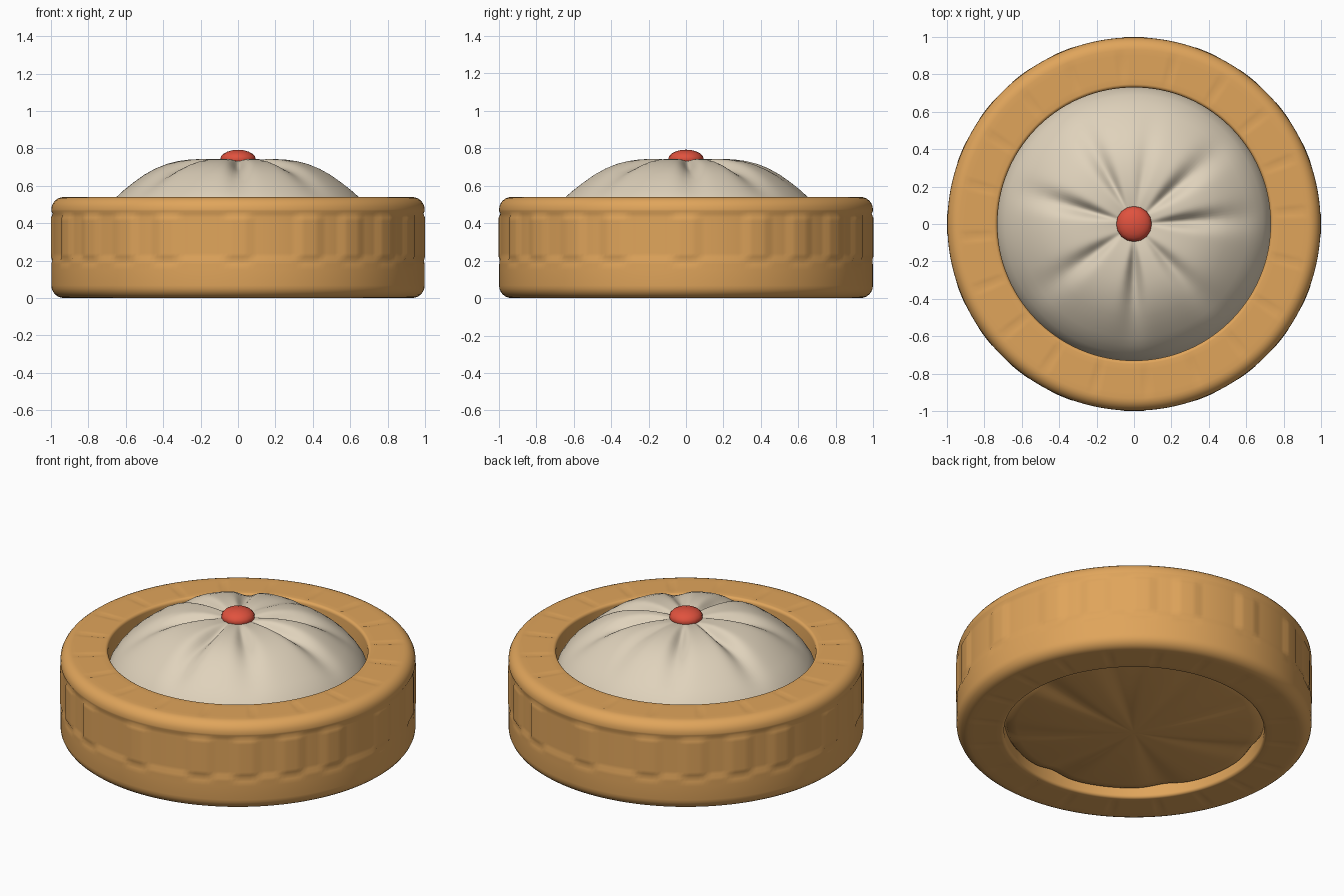
import bpy, bmesh, math
from math import sin, cos, radians, pi, exp

if "Cube" in bpy.data.objects:
    bpy.data.objects.remove(bpy.data.objects["Cube"])

def material(name, rgb):
    m = bpy.data.materials.new(name)
    m.diffuse_color = (*rgb, 1)
    m.use_nodes = True
    m.node_tree.nodes["Principled BSDF"].inputs["Base Color"].default_value = m.diffuse_color
    return m

bamboo = material("bamboo tan", (0.745, 0.375, 0.105))
dough = material("dough cream", (0.74, 0.645, 0.50))
red = material("red dot", (0.745, 0.084, 0.048))

def finish(name, bm, mats, angle=40):
    bmesh.ops.recalc_face_normals(bm, faces=bm.faces)
    me = bpy.data.meshes.new(name)
    bm.to_mesh(me)
    bm.free()
    for m in mats:
        me.materials.append(m)
    ob = bpy.data.objects.new(name, me)
    bpy.context.collection.objects.link(ob)
    bpy.ops.object.select_all(action='DESELECT')
    ob.select_set(True)
    bpy.context.view_layer.objects.active = ob
    bpy.ops.object.shade_smooth_by_angle(angle=radians(angle))
    return ob

def lathe(profile, segs, shape, closed):
    """Revolve (r, z) points; shape(r, z, angle, index) may displace them."""
    bm = bmesh.new()
    rings = []
    for i, (r, z) in enumerate(profile):
        ring = []
        for s in range(segs):
            a = 2 * pi * s / segs
            rr, zz = shape(r, z, a, i)
            ring.append(bm.verts.new((rr * cos(a), rr * sin(a), zz)))
        rings.append(ring)
    pairs = list(zip(rings, rings[1:]))
    if closed:
        pairs.append((rings[-1], rings[0]))
    for p, q in pairs:
        for s in range(segs):
            t = (s + 1) % segs
            bm.faces.new((p[s], p[t], q[t], q[s]))
    if not closed:
        bm.faces.new(rings[0])
        bm.faces.new(rings[-1])
    return bm

# Steamer ring: rounded hoop with shallow woven slats on the side
def arc(cr, cz, rad, a0, a1, n=6):
    return [(cr + rad * cos(radians(a0 + (a1 - a0) * k / n)),
             cz + rad * sin(radians(a0 + (a1 - a0) * k / n))) for k in range(n + 1)]

side = [(0.998, z) for z in (0.15, 0.18, 0.2, 0.22, 0.24, 0.41, 0.43, 0.45, 0.465)]
top = [(r, 0.54) for r in (0.90, 0.84, 0.78)]
bottom = [(r, 0.0) for r in (0.78, 0.84, 0.90)]
ring_profile = (arc(0.931, 0.067, 0.067, -90, 0) + side + arc(0.931, 0.473, 0.067, 0, 90)
                + top + arc(0.748, 0.522, 0.018, 90, 180, 4)
                + arc(0.748, 0.018, 0.018, 180, 270, 4) + bottom)
SLATS = (0, 22.5, 37.5, 52.5, 67.5)       # repeated in each quarter

def weave(r, z, a, i):
    if r > 0.98 and 0.19 < z < 0.455:
        d = math.degrees(a) % 90
        raised = any(min(abs(d - s), 90 - abs(d - s)) < 4.1 for s in SLATS)
        if raised:
            r += 0.002 if 0.21 < z < 0.44 else -0.007   # slat with tucked ends
        elif z > 0.21:
            r -= 0.007
    elif 0.76 < r < 0.92 and (z > 0.53 or z < 0.01):
        # thin radial seams on the rim
        if round(math.degrees(a) / 1.5) % 12 == 3:
            z += -0.006 if z > 0.3 else 0.006
    return r, z

bm = lathe(ring_profile, 240, weave, True)
finish("steamer_ring", bm, [bamboo], 60)

# Pleated bun, with a bamboo coloured underside
# (angle, strength, half width in degrees)
PLEATS = ((3, 1, 7), (41, 1, 8), (80, 0.3, 7), (118, 0.8, 7), (164, 1, 7),
          (216, 0.8, 8), (270, 1, 7), (312, 0.7, 8))

def crease(a):
    d = math.degrees(a)
    g = 0
    for p, k, w in PLEATS:
        x = abs((d - p + 180) % 360 - 180)
        g = max(g, k * exp(-(x / w) ** 2))
    return g

bun_profile = [(0.02, 0.725), (0.06, 0.728), (0.10, 0.735), (0.15, 0.741), (0.20, 0.743),
               (0.26, 0.74), (0.32, 0.732), (0.38, 0.717), (0.44, 0.693), (0.50, 0.66),
               (0.56, 0.617), (0.61, 0.577), (0.65, 0.54), (0.69, 0.492), (0.72, 0.445),
               (0.738, 0.38), (0.742, 0.28), (0.738, 0.14), (0.734, 0.08)]
# underside sags gently to the ground in the middle
bun_profile += [(r, 0.002 + 0.055 * (r / 0.73) ** 2.2)
                for r in (0.715, 0.66, 0.58, 0.48, 0.36, 0.24, 0.12, 0.03)]

def pleat(r, z, a, i):
    g = crease(a)
    if z > 0.4:                             # grooves deepest part way out
        f = min(1, max(0, (r - 0.09) / 0.15)) * min(1, max(0, (0.70 - r) / 0.36))
        z -= 0.052 * g * f
    elif z < 0.1:                           # wavy underside
        z += 0.022 * g * min(1, max(0, r - 0.05) / 0.5)
    return r, z

bm = lathe(bun_profile, 180, pleat, False)
for f in bm.faces:
    f.material_index = 1 if f.calc_center_median().z < 0.16 else 0
finish("bun", bm, [dough, bamboo], 60)

# Red dot on the crown
bm = bmesh.new()
bmesh.ops.create_uvsphere(bm, u_segments=16, v_segments=10, radius=0.095)
for v in bm.verts:
    v.co.z = v.co.z * 0.53 + 0.742
finish("red_dot", bm, [red], 60)
